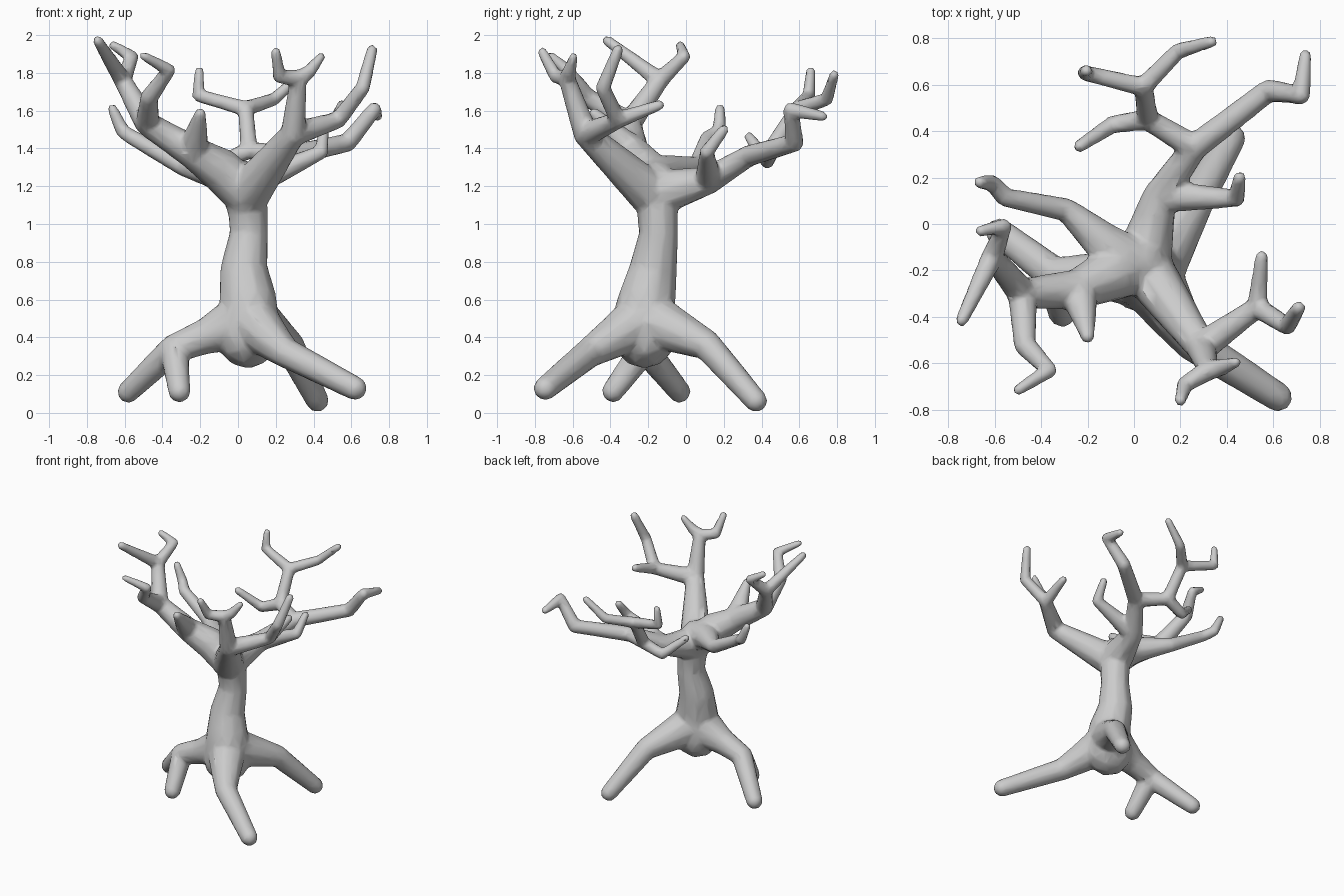
import bpy, bmesh
from mathutils import Vector

bm = bmesh.new()


def segment(a, b):
    """Tapered round-ended limb between two (x, y, z, radius) points."""
    part = bmesh.new()
    for x, y, z, r in (a, b):
        ball = bmesh.new()
        bmesh.ops.create_icosphere(ball, subdivisions=2, radius=r + 0.006)
        for v in ball.verts:
            part.verts.new(v.co + Vector((x, y, z)))
        ball.free()
    bmesh.ops.convex_hull(part, input=part.verts[:])
    bmesh.ops.delete(part, geom=[v for v in part.verts if not v.link_faces], context='VERTS')
    bmesh.ops.recalc_face_normals(part, faces=part.faces[:])
    new = {v: bm.verts.new(v.co) for v in part.verts}
    for f in part.faces:
        bm.faces.new([new[v] for v in f.verts])
    part.free()


def limb(*pts):
    for a, b in zip(pts, pts[1:]):
        segment(a, b)


# Trunk
limb((.055, -.22, .405, .165), (.055, -.215, .57, .153), (.03, -.177, .75, .124),
     (.058, -.145, .95, .098), (.052, -.152, 1.08, .104), (.02, -.165, 1.22, .115))

# Roots: front right, back right, and a forked one on the left
limb((.07, -.24, .49, .14), (.16, -.38, .40, .106), (.25, -.51, .32, .075), (.62, -.745, .13, .058))
limb((.08, -.18, .49, .14), (.27, .11, .36, .075), (.42, .37, .065, .056))
fork = (-.34, -.22, .34, .072)
limb((.02, -.215, .49, .145), (-.16, -.22, .41, .092), fork, (-.58, -.035, .112, .055))
limb(fork, (-.31, -.385, .115, .055))

# Front right bough: upright twig pair and outward twig pair
b1 = (.29, -.53, 1.475, .062)
up = (.32, -.63, 1.77, .04)
out = (.53, -.36, 1.55, .04)
limb((.05, -.19, 1.16, .115), b1, up, (.22, -.69, 1.78, .031), (.20, -.76, 1.91, .021))
limb(up, (.37, -.62, 1.80, .033), (.44, -.595, 1.885, .018))
limb(b1, out, (.66, -.44, 1.72, .034), (.71, -.36, 1.92, .025))
limb(out, (.55, -.14, 1.63, .023))

# Back bough
b2 = (.11, .12, 1.23, .068)
split = (.26, .33, 1.36, .052)
mid = (.06, .45, 1.39, .041)
top = (.04, .59, 1.61, .037)
limb((.05, -.12, 1.17, .112), b2, split, (.58, .575, 1.43, .044),
     (.72, .555, 1.605, .035), (.738, .725, 1.57, .022))
limb(b2, (.44, .11, 1.38, .033), (.455, .20, 1.50, .023))
limb(split, mid, top, (.19, .745, 1.66, .030), (.335, .785, 1.79, .021))
limb(top, (-.21, .65, 1.68, .029), (-.205, .66, 1.81, .02))
limb(mid, (-.09, .43, 1.33, .033), (-.235, .335, 1.46, .023))

# Left bough
s = (-.24, -.28, 1.38, .082)
r = (-.48, -.30, 1.53, .06)
q = (-.61, -.14, 1.76, .043)
limb((.01, -.18, 1.19, .118), (-.09, -.215, 1.285, .112), s, r, q, (-.742, -.415, 1.97, .023))
limb(q, (-.56, -.01, 1.885, .029), (-.66, -.03, 1.945, .02))
limb(r, (-.47, -.52, 1.67, .043), (-.365, -.63, 1.815, .03), (-.50, -.715, 1.89, .018))
limb(s, (-.20, -.485, 1.585, .025))

# Left back bough
limb((-.04, -.15, 1.25, .105), (-.12, -.09, 1.275, .085), (-.29, .06, 1.305, .046),
     (-.555, .115, 1.455, .036), (-.61, .175, 1.49, .032), (-.665, .18, 1.61, .022))

# Fuse the limbs into one skin, soften the crotches, then reduce to facets
mesh = bpy.data.meshes.new("bare_tree")
bm.to_mesh(mesh)
bm.free()
tree = bpy.data.objects.new("bare_tree", mesh)
bpy.context.collection.objects.link(tree)
m = tree.modifiers.new("fuse", 'REMESH')
m.mode = 'VOXEL'
m.voxel_size = 0.011
m.use_smooth_shade = True
m = tree.modifiers.new("soften", 'SMOOTH')
m.factor = 0.5
m.iterations = 10
m = tree.modifiers.new("facet", 'DECIMATE')
m.ratio = 0.08
